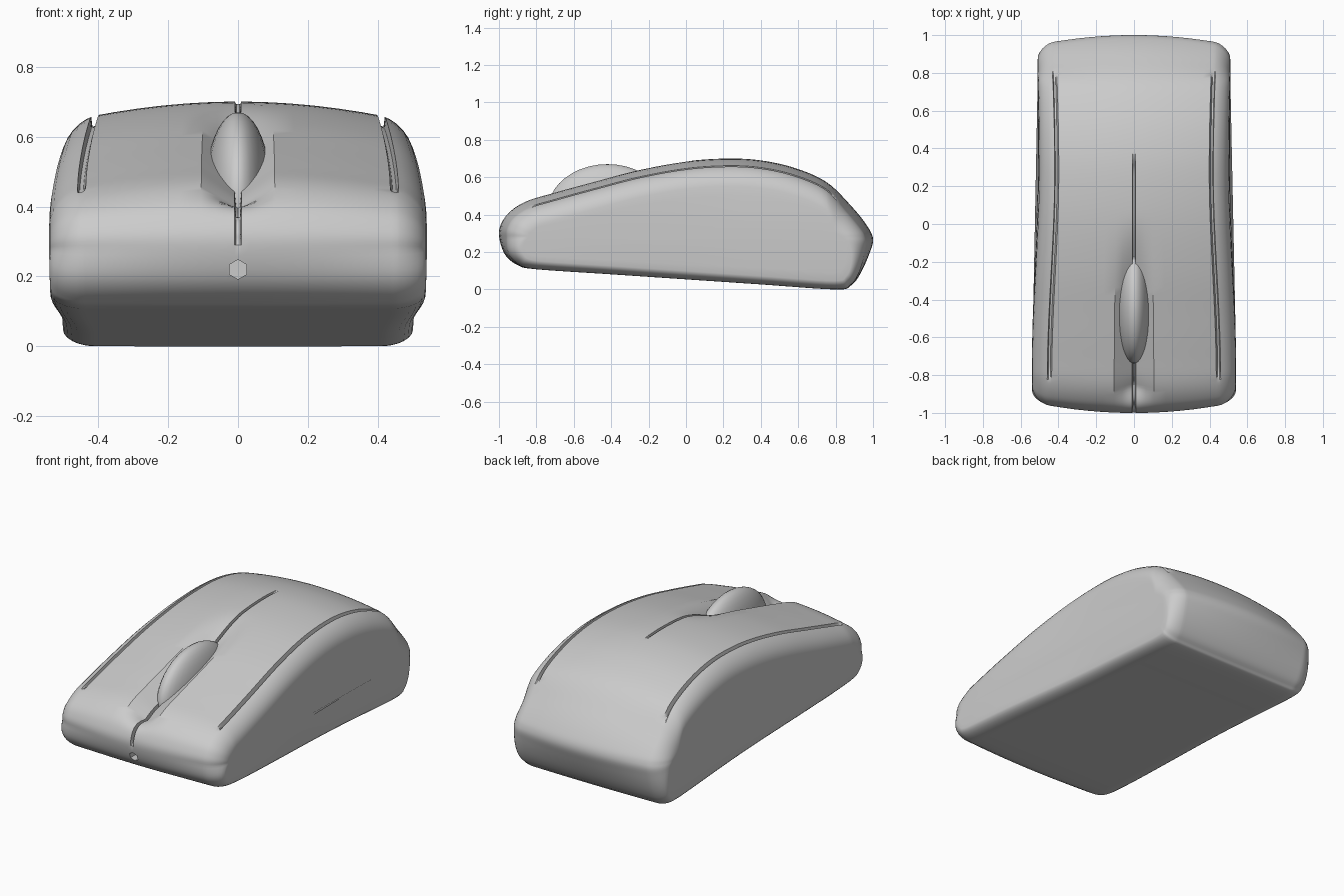
import bpy, bmesh, math
from mathutils import Vector

if "Cube" in bpy.data.objects:
    bpy.data.objects.remove(bpy.data.objects["Cube"])

# Side profile (y, z), closed, starting at the nose and running over the top
PROFILE = [(-1, .29), (-.985, .36), (-.94, .42), (-.85, .475), (-.7, .52), (-.5, .575),
           (-.25, .64), (0, .685), (.22, .70), (.4, .69), (.58, .65), (.75, .575),
           (.88, .45), (.965, .345), (1, .27), (.98, .19), (.93, .08), (.88, .02), (.8, 0),
           (.4, .027), (0, .054), (-.4, .081), (-.8, .108), (-.9, .13), (-.97, .19)]
EDGE, ROUND, HALF = .42, .09, .51


def smooth(a, b, v):
    t = min(1, max(0, (v - a) / (b - a)))
    return t * t * (3 - 2 * t)


def spline(points, steps):
    """Closed Catmull-Rom curve through the points."""
    pts, out = [Vector(p) for p in points], []
    n = len(pts)
    for i in range(n):
        a, b, c, d = (pts[(i + k) % n] for k in (-1, 0, 1, 2))
        for s in range(steps):
            t = s / steps
            out.append(.5 * (2 * b + (c - a) * t + (2 * a - 5 * b + 4 * c - d) * t * t
                             + (3 * b - a - 3 * c + d) * t ** 3))
    return out


def groove_depth(q, p, top):
    """How far the shell is sunk by seams and the wheel valley."""
    a, depth = abs(q), 0
    if not top:
        return 0
    if .418 < a < .432:
        depth = .03 * smooth(-.84, -.76, p.x) * smooth(.82, .76, p.x)
    if a < .1:
        depth = .075 * (1 - a / .1) * smooth(-.99, -.88, p.x) * smooth(.05, -.4, p.x)
    if a < .006:
        depth += .04 * smooth(.36, .28, p.x) * smooth(.28, .34, p.y)
    return depth


def shell_point(q, p, shrink):
    """Point of the shell: profile point p carried to sideways position q."""
    spine = Vector((min(.75, max(-.8, p.x)), .28))
    arm = p - spine
    reach = arm.length
    direction = arm / reach
    down = max(0, -direction.y)
    over = min(1, max(0, (abs(q) - EDGE) / ROUND))
    inset = .045 * (q / .45) ** 2 * (1 - down)
    inset += ROUND * (1 - math.sqrt(1 - over * over)) * (1 - .5 * down)
    inset += groove_depth(q, p, direction.y > 0)
    r = spine + direction * (reach - inset) * (1 - shrink)
    width = .505 + .03 * smooth(.3, -.75, r.x) - .15 * (r.y - .3) ** 2
    return (q * width / (HALF - .005), r.x, r.y)


# Rings across the body: seams, rounded shoulders, then the flat side panels
half = [(q, 0) for q in (.005, .009, .03, .06, .1, .16, .23, .30, .37, .414, .42, .43, .436)]
half += [(EDGE + ROUND * math.sin(math.radians(t)), 0) for t in (20, 33, 47, 61, 76, 90)]
half += [(HALF, .2), (HALF, .5), (HALF, .8)]
rings = [(-q, s) for q, s in reversed(half)] + [(0, 0)] + half

bm = bmesh.new()
curve = spline(PROFILE, 6)
loops = [[bm.verts.new(shell_point(q, p, s)) for p in curve] for q, s in rings]
n = len(curve)
for a, b in zip(loops, loops[1:]):
    for i in range(n):
        bm.faces.new((a[i], a[(i + 1) % n], b[(i + 1) % n], b[i]))
bm.faces.new(loops[0])
bm.faces.new(loops[-1])
bmesh.ops.recalc_face_normals(bm, faces=bm.faces)
mesh = bpy.data.meshes.new("mouse_shell")
bm.to_mesh(mesh)
bm.free()
shell = bpy.data.objects.new("mouse_shell", mesh)
bpy.context.collection.objects.link(shell)

# Small hexagonal cable hole in the nose
bpy.ops.mesh.primitive_cylinder_add(vertices=6, radius=.028, depth=.16,
                                    location=(0, -.98, .22), rotation=(math.pi / 2, 0, 0))
cutter = bpy.context.object
cutter.name = "cable_hole_cutter"
cutter.hide_render = True
cut = shell.modifiers.new("cable_hole", 'BOOLEAN')
cut.object, cut.operation, cut.solver = cutter, 'DIFFERENCE', 'EXACT'
bpy.ops.object.select_all(action='DESELECT')
shell.select_set(True)
bpy.context.view_layer.objects.active = shell
bpy.ops.object.modifier_apply(modifier=cut.name)
bpy.data.objects.remove(cutter)
bpy.ops.object.shade_smooth_by_angle(angle=math.radians(35))

# Scroll wheel
bpy.ops.mesh.primitive_uv_sphere_add(segments=32, ring_count=20, location=(0, -.42, .42))
wheel = bpy.context.object
wheel.name = "scroll_wheel"
wheel.scale = (.097, .32, .25)
bpy.ops.object.transform_apply(location=False, rotation=False, scale=True)
bpy.ops.object.shade_smooth_by_angle(angle=math.radians(40))
